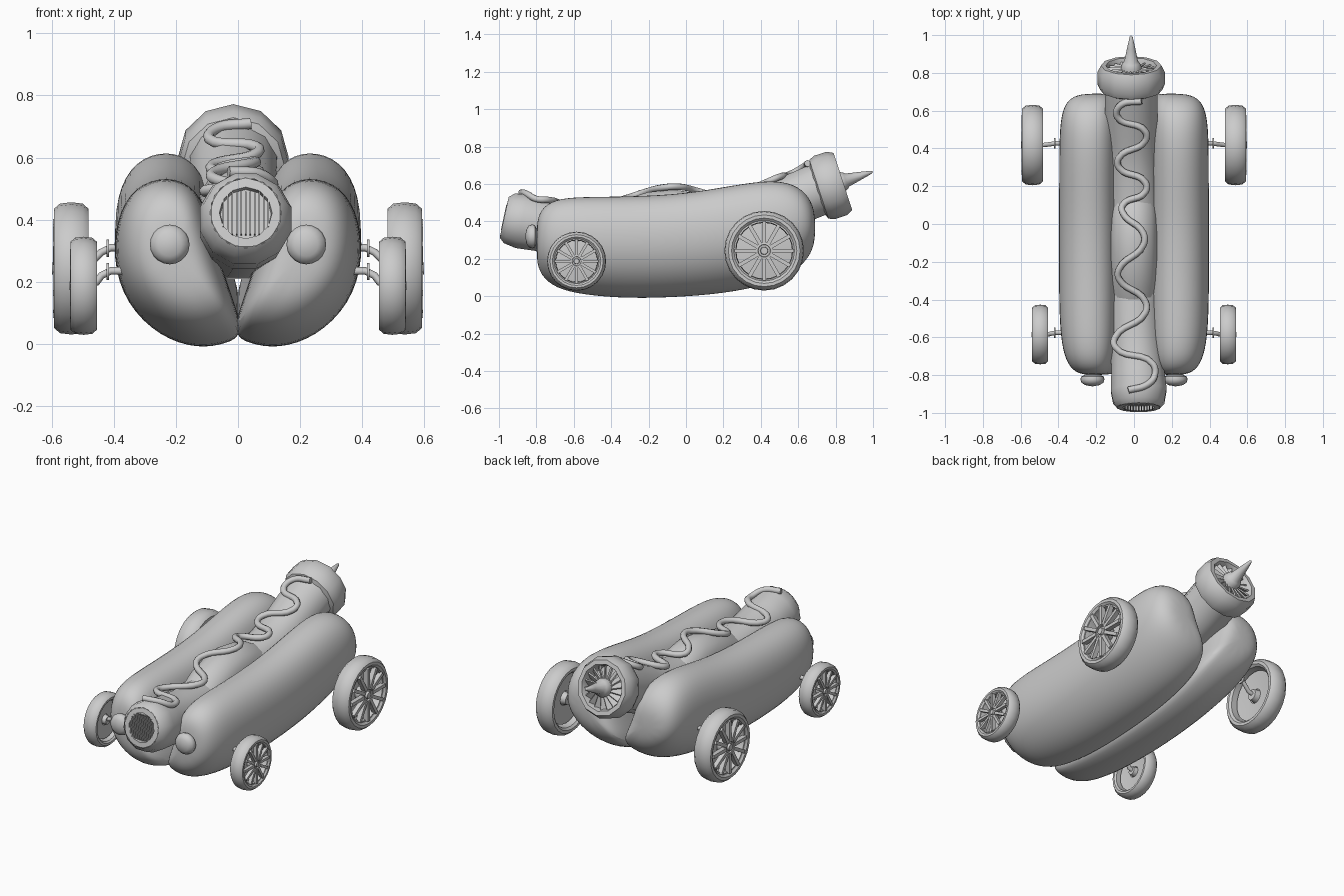
import bpy, bmesh, math
from mathutils import Vector, Matrix

if "Cube" in bpy.data.objects:
    bpy.data.objects.remove(bpy.data.objects["Cube"])


def finish(name, bm, angle=40, subsurf=0):
    bmesh.ops.recalc_face_normals(bm, faces=bm.faces)
    me = bpy.data.meshes.new(name)
    bm.to_mesh(me)
    bm.free()
    ob = bpy.data.objects.new(name, me)
    bpy.context.collection.objects.link(ob)
    bpy.ops.object.select_all(action='DESELECT')
    ob.select_set(True)
    bpy.context.view_layer.objects.active = ob
    if subsurf:
        m = ob.modifiers.new("Smooth", 'SUBSURF')
        m.levels = m.render_levels = subsurf
    bpy.ops.object.shade_smooth_by_angle(angle=math.radians(angle))
    return ob


def skin(name, rings, cap_start=True, cap_end=True, loop=False, **kw):
    """Join rings of points into a surface."""
    bm = bmesh.new()
    vs = [[bm.verts.new(p) for p in r] for r in rings]
    n = len(rings[0])
    pairs = list(zip(vs, vs[1:])) + ([(vs[-1], vs[0])] if loop else [])
    for a, b in pairs:
        for i in range(n):
            j = (i + 1) % n
            bm.faces.new((a[i], a[j], b[j], b[i]))
    if cap_start and not loop:
        bm.faces.new(vs[0])
    if cap_end and not loop:
        bm.faces.new(vs[-1])
    bmesh.ops.remove_doubles(bm, verts=bm.verts, dist=1e-5)
    return finish(name, bm, **kw)


def frame(origin, axis):
    """Matrix whose local z points along the axis."""
    return Matrix.Translation(origin) @ Vector(axis).to_track_quat('Z', 'Y').to_matrix().to_4x4()


def lathe(name, profile, mat, segs=24, loop=False):
    rings = [[mat @ Vector((r * math.cos(math.tau * i / segs), r * math.sin(math.tau * i / segs), h))
              for i in range(segs)] for r, h in profile]
    return skin(name, rings, cap_start=False, cap_end=False, loop=loop)


def pipe(name, path, segs=12, **kw):
    """Round tube along points (x, y, z, radius)."""
    pts = [Vector(p[:3]) for p in path]
    rings = []
    for k, p in enumerate(path):
        t = (pts[min(k + 1, len(pts) - 1)] - pts[max(k - 1, 0)]).normalized()
        ref = Vector((1, 0, 0)) if abs(t.x) < 0.6 else Vector((0, 1, 0))
        side = (ref - t * ref.dot(t)).normalized()
        up = side.cross(t)
        rings.append([pts[k] + p[3] * (math.cos(a) * side + math.sin(a) * up)
                      for a in (math.tau * (i + 0.5) / segs for i in range(segs))])
    return skin(name, rings, **kw)


def boxes(name, mats):
    bm = bmesh.new()
    for m in mats:
        bmesh.ops.create_cube(bm, size=1, matrix=m)
    return finish(name, bm, angle=30)


def scaled(x, y, z):
    return Matrix.Diagonal((x, y, z, 1))


# Bun halves: crescent section (x, height fraction) swept along y
section = [(-0.025, 0.06), (0.04, 0.0), (0.13, -0.03), (0.25, 0.04), (0.36, 0.24), (0.405, 0.52),
           (0.385, 0.83), (0.31, 1.0), (0.20, 1.03), (0.115, 0.92), (0.08, 0.65), (0.03, 0.33)]
stations = [(-0.80, 0.30, 0.20, 0.38), (-0.78, 0.64, 0.12, 0.46), (-0.70, 0.88, 0.05, 0.515),
            (-0.55, 0.99, 0.015, 0.525), (-0.30, 1.01, -0.005, 0.525), (0, 1.01, 0.005, 0.54),
            (0.25, 1, 0.03, 0.585), (0.45, 1, 0.075, 0.615), (0.58, 0.95, 0.14, 0.595),
            (0.66, 0.78, 0.21, 0.53), (0.692, 0.4, 0.3, 0.44)]
for s, label in ((1, "right"), (-1, "left")):
    skin(label + "_bun", [[(s * (0.2 + (x - 0.2) * k), y, zb + h * (zt - zb)) for x, h in section]
                          for y, k, zb, zt in stations], angle=80, subsurf=2)

# Sausage: nose, middle with raised canopy, tail
nose_path = [(0.025, -0.972, 0.422, 0.115), (0.025, -0.945, 0.416, 0.14), (0.025, -0.88, 0.402, 0.153),
             (0.02, -0.78, 0.38, 0.145), (0.01, -0.6, 0.36, 0.137), (0.0, -0.38, 0.345, 0.137)]
pipe("sausage_front", nose_path, cap_start=False)
pipe("sausage_middle", [(0, -0.40, 0.335, 0.13), (0, -0.15, 0.345, 0.13), (0, 0.12, 0.38, 0.13)])
pipe("canopy", [(0, -0.38, 0.35, 0.125), (0, -0.29, 0.40, 0.128), (0, -0.18, 0.435, 0.128), (0, -0.07, 0.447, 0.128),
                (0, 0.03, 0.43, 0.128), (0, 0.11, 0.39, 0.125)])
pipe("sausage_rear", [(0, 0.1, 0.39, 0.135), (-0.005, 0.3, 0.41, 0.138), (-0.01, 0.45, 0.46, 0.14),
                      (-0.015, 0.6, 0.525, 0.143), (-0.015, 0.72, 0.575, 0.145)])

# Grille set into the nose
nose = Matrix.Translation((0.025, -0.972, 0.422)) @ Matrix.Rotation(-math.radians(12), 4, 'X')
nose_axis = nose @ Matrix.Rotation(math.pi / 2, 4, 'X')
lathe("grille_recess", [(0.116, -0.002), (0.085, 0), (0.082, -0.025), (0, -0.025)], nose_axis, 12)
slats = []
for i in range(-5, 6):
    x = i * 0.0145
    slats.append(nose @ Matrix.Translation((x, 0.01, 0))
                 @ scaled(0.006, 0.026, 2 * min(0.07, math.sqrt(0.0074 - x * x))))
boxes("grille_slats", slats)

# Rear jet ring, blades and spike
tilt = math.radians(18)
tail = frame((-0.015, 0.72, 0.575), (0, math.cos(tilt), math.sin(tilt)))
lathe("jet_ring", [(0.14, -0.02), (0.165, -0.01), (0.178, 0.02), (0.178, 0.09), (0.16, 0.125),
                   (0.135, 0.125), (0.125, 0.1), (0.12, 0.04), (0, 0.04)], tail, 12)
lathe("jet_spike", [(0.05, 0.04), (0.055, 0.12), (0.045, 0.14), (0.036, 0.15), (0.022, 0.22),
                    (0.008, 0.285), (0, 0.294)], tail, 12)
boxes("jet_blades", [tail @ Matrix.Rotation(math.tau * i / 18, 4, 'Z') @ Matrix.Translation((0.085, 0, 0.09))
                     @ Matrix.Rotation(0.75, 4, 'X') @ scaled(0.085, 0.008, 0.045) for i in range(18)])

# Sauce squiggle lying on the sausage and over the canopy
squiggle = [(0.04, 0.65), (-0.07, 0.63), (-0.09, 0.57), (0.06, 0.49), (0.06, 0.44), (-0.08, 0.35), (-0.08, 0.30),
            (0.06, 0.22), (0.06, 0.17), (-0.06, 0.10), (-0.06, 0.06), (0.05, -0.05), (0.05, -0.11),
            (-0.08, -0.24), (-0.08, -0.29), (0.06, -0.41), (0.06, -0.47), (-0.10, -0.60), (-0.10, -0.65),
            (0.10, -0.74), (0.11, -0.80), (0.07, -0.85), (-0.03, -0.88)]
crest = [(-0.95, 0.56), (-0.88, 0.56), (-0.78, 0.535), (-0.6, 0.515), (-0.38, 0.515), (-0.25, 0.565),
         (-0.07, 0.595), (0.05, 0.575), (0.12, 0.555), (0.3, 0.575), (0.45, 0.625), (0.6, 0.692), (0.7, 0.735)]


def crest_z(y):
    for (a, za), (b, zb) in zip(crest, crest[1:]):
        if a <= y <= b:
            return za + (zb - za) * (y - a) / (b - a)


cu = bpy.data.curves.new("sauce", 'CURVE')
cu.dimensions = '3D'
cu.bevel_depth = 0.018
cu.bevel_resolution = 2
cu.resolution_u = 6
cu.use_fill_caps = True
sp = cu.splines.new('BEZIER')
sp.bezier_points.add(len(squiggle) - 1)
for bp, (x, y) in zip(sp.bezier_points, squiggle):
    xs = x - (0.02 if y < -0.7 else 0)
    drop = 0.155 - math.sqrt(0.155 ** 2 - xs * xs)
    bp.co = (x, y, crest_z(y) - drop * 0.7)
    bp.handle_left_type = bp.handle_right_type = 'AUTO'
sauce = bpy.data.objects.new("sauce", cu)
bpy.context.collection.objects.link(sauce)

# Headlights
for s, label in ((1, "right"), (-1, "left")):
    lathe(label + "_headlight", [(0.04, -0.08), (0.042, 0.0), (0.06, 0.008), (0.064, 0.022), (0.058, 0.04),
                                 (0.038, 0.053), (0, 0.06)], frame((s * 0.22, -0.80, 0.32), (0, -1, 0)), 20)


# Wheels with spokes, hubs and bent axle arms
def wheel(label, s, x, y, z, R, w, arm_z):
    m = frame((s * x, y, z), (s, 0, 0))
    h = w / 2
    lathe(label + "_tyre", [(0.76 * R, -h * 0.8), (0.82 * R, -h), (0.90 * R, -h), (0.98 * R, -h * 0.65),
                            (R, 0), (0.98 * R, h * 0.65), (0.90 * R, h), (0.82 * R, h), (0.76 * R, h * 0.8)],
          m, loop=True)
    lathe(label + "_rim", [(0.77 * R, h * 0.75), (0.72 * R, h * 0.8), (0.70 * R, h * 0.3),
                           (0.70 * R, -h * 0.3), (0.3 * R, -h * 0.1), (0.2 * R, -h * 0.1)], m)
    lathe(label + "_hub", [(0, -h * 0.6), (0.15 * R, -h * 0.6), (0.22 * R, h * 0.7), (0.22 * R, h * 0.95),
                           (0.16 * R, h * 1.0), (0.15 * R, h * 0.85), (0.1 * R, h * 0.85), (0.09 * R, h * 1.1),
                           (0, h * 1.1)], m, 16)
    boxes(label + "_spokes", [m @ Matrix.Rotation(math.tau * i / 12, 4, 'Z') @ Matrix.Translation((0.47 * R, 0, h * 0.8))
                              @ scaled(0.56 * R, 0.095 * R, h * 0.5) for i in range(12)])
    pipe(label + "_axle_arm", [(s * 0.34, y + 0.01, arm_z, 0.014), (s * 0.41, y + 0.01, arm_z, 0.012),
                               (s * 0.44, y + 0.005, arm_z - 0.015, 0.012), (s * (x - h), y, z + 0.012, 0.012),
                               (s * x, y, z, 0.012)], segs=10)
    lathe(label + "_axle_collar", [(0, -0.004), (0.028, -0.004), (0.028, 0.004), (0, 0.004)],
          frame((s * 0.42, y + 0.01, arm_z - 0.002), (1, 0, 0)), 12)


for s, label in ((1, "right"), (-1, "left")):
    wheel("front_" + label, s, 0.497, -0.585, 0.187, 0.158, 0.084, 0.235)
    wheel("rear_" + label, s, 0.537, 0.418, 0.243, 0.213, 0.112, 0.31)
